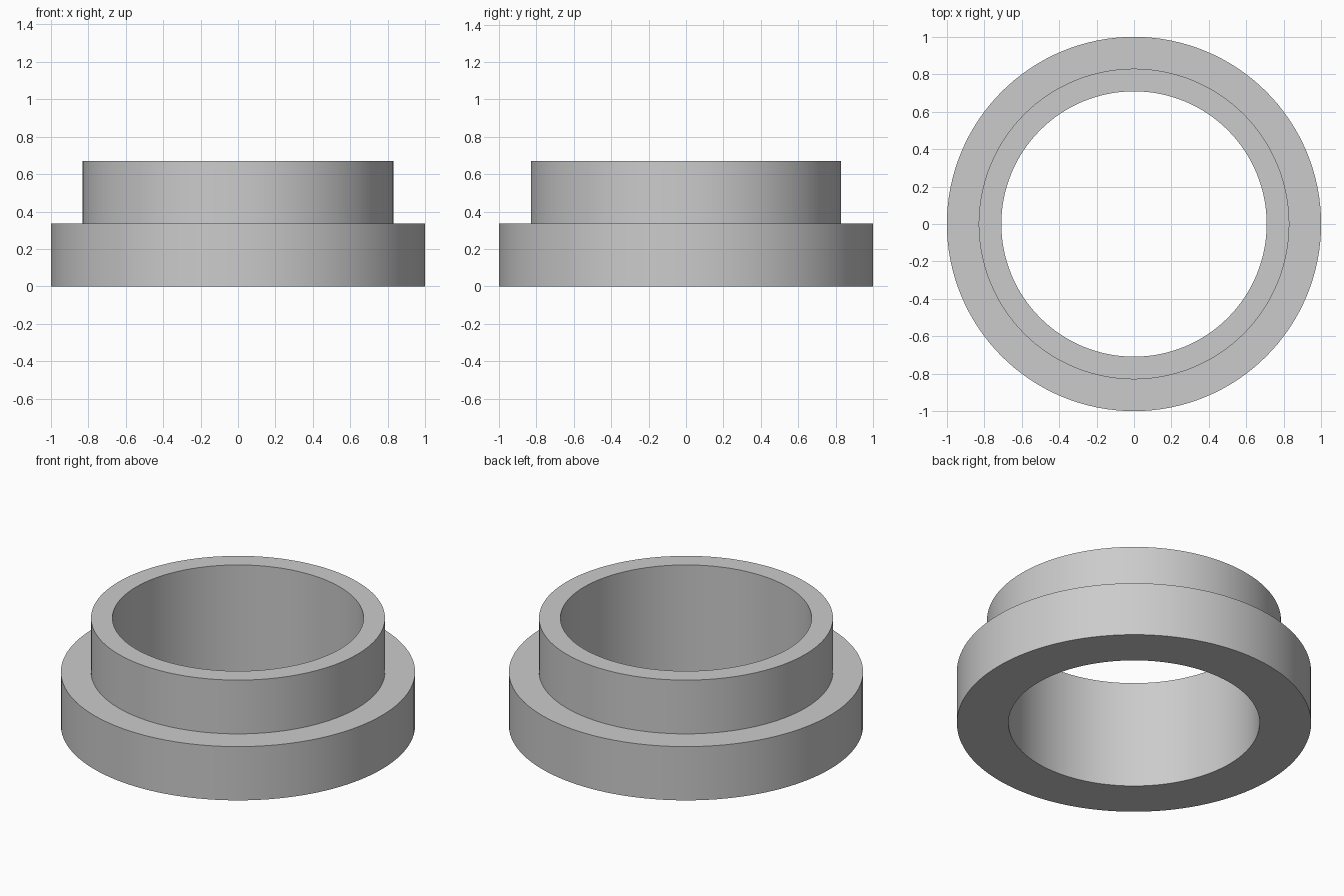
import bpy
import bmesh
from math import cos, sin, tau, radians

SEGMENTS = 128
OUTER, COLLAR, BORE = 1.0, 0.83, 0.709
FLANGE_TOP, COLLAR_TOP = 0.335, 0.67

cube = bpy.data.objects.get("Cube")
if cube:
    bpy.data.objects.remove(cube, do_unlink=True)


def make_material(name, color):
    mat = bpy.data.materials.new(name)
    mat.use_nodes = True
    mat.diffuse_color = color
    mat.node_tree.nodes["Principled BSDF"].inputs["Base Color"].default_value = color
    return mat


def lathe(name, profile, mat):
    """Spin a closed (radius, height) profile about the z axis."""
    bm = bmesh.new()
    rings = [[bm.verts.new((r * cos(tau * i / SEGMENTS), r * sin(tau * i / SEGMENTS), z))
              for i in range(SEGMENTS)] for r, z in profile]
    for k, ring in enumerate(rings):
        above = rings[(k + 1) % len(rings)]
        for i in range(SEGMENTS):
            j = (i + 1) % SEGMENTS
            bm.faces.new((ring[i], ring[j], above[j], above[i]))
    bmesh.ops.recalc_face_normals(bm, faces=bm.faces)
    mesh = bpy.data.meshes.new(name)
    bm.to_mesh(mesh)
    bm.free()
    mesh.materials.append(mat)
    obj = bpy.data.objects.new(name, mesh)
    bpy.context.collection.objects.link(obj)
    return obj


# Stepped ring: wide flange, narrower collar and a straight bore
grey = make_material("plain grey", (0.6, 0.6, 0.6, 1.0))
ring = lathe("flanged_ring", [
    (BORE, 0), (OUTER, 0), (OUTER, FLANGE_TOP),
    (COLLAR, FLANGE_TOP), (COLLAR, COLLAR_TOP), (BORE, COLLAR_TOP),
], grey)

# Smooth round walls with crisp rims
bpy.ops.object.select_all(action="DESELECT")
ring.select_set(True)
bpy.context.view_layer.objects.active = ring
bpy.ops.object.shade_smooth_by_angle(angle=radians(30))
